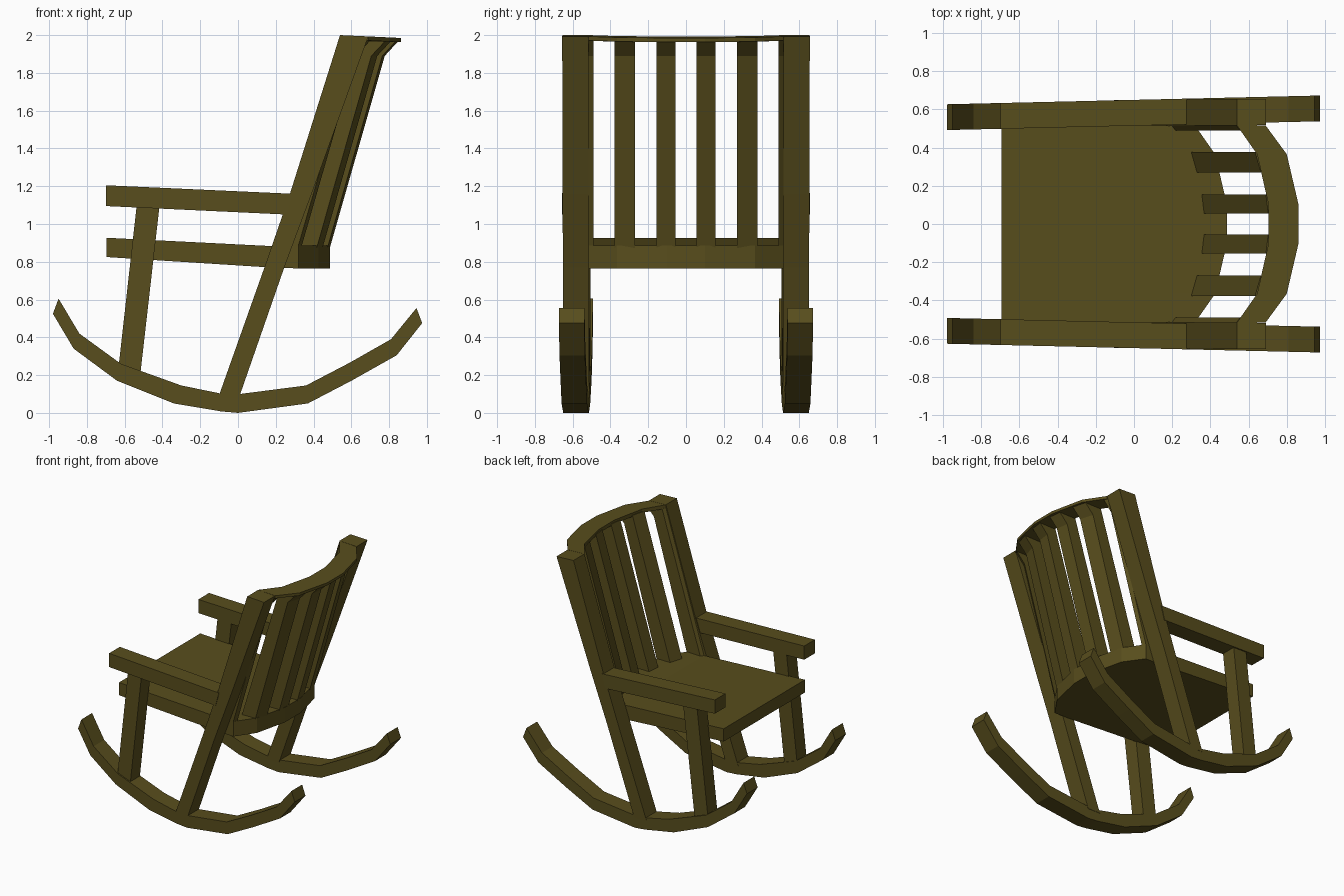
import bpy

if "Cube" in bpy.data.objects:
    bpy.data.objects.remove(bpy.data.objects["Cube"])

# Olive-brown wood
wood = bpy.data.materials.new("wood")
wood.diffuse_color = (0.098, 0.075, 0.012, 1)
wood.use_nodes = True
wood.node_tree.nodes["Principled BSDF"].inputs["Base Color"].default_value = wood.diffuse_color


def loft(name, sections, mirror=False):
    """Solid skinned through closed sections with equal point counts."""
    n = len(sections[0])
    verts = [p for s in sections for p in s]
    faces = [tuple(range(n)), tuple(range(len(verts) - n, len(verts)))]
    for i in range(len(sections) - 1):
        for j in range(n):
            k = (j + 1) % n
            faces.append((i * n + j, i * n + k, i * n + n + k, i * n + n + j))
    mesh = bpy.data.meshes.new(name)
    mesh.from_pydata(verts, [], faces)
    mesh.materials.append(wood)
    obj = bpy.data.objects.new(name, mesh)
    bpy.context.collection.objects.link(obj)
    # Make all normals consistent and outward
    import bmesh
    bm = bmesh.new()
    bm.from_mesh(mesh)
    bmesh.ops.recalc_face_normals(bm, faces=bm.faces)
    bm.to_mesh(mesh)
    bm.free()
    if mirror:
        mod = obj.modifiers.new("other_side", 'MIRROR')
        mod.use_axis = (False, True, False)
        mod.use_mirror_merge = False
    return obj


def side_bar(name, pairs, inner, outer, flare):
    """Bar given by pairs of (x, z) edge points, widened in y, on both sides."""
    sections = []
    for (xa, za), (xb, zb) in pairs:
        sections.append([(xa, inner + flare * xa, za), (xa, outer + flare * xa, za),
                         (xb, outer + flare * xb, zb), (xb, inner + flare * xb, zb)])
    return loft(name, sections, mirror=True)


def bow(y, edge, mid, centre):
    """x of the faceted bow of the back at a given y."""
    y = abs(y)
    if y <= 0.1:
        return centre
    if y <= 0.365:
        return centre + (mid - centre) * (y - 0.1) / 0.265
    return mid + (edge - mid) * (y - 0.365) / 0.15


BOW_Y = (-0.515, -0.365, -0.1, 0.1, 0.365, 0.515)

# Rockers
side_bar("rocker", [
    ((-0.95, 0.605), (-0.98, 0.525)), ((-0.84, 0.42), (-0.87, 0.34)),
    ((-0.62, 0.26), (-0.64, 0.17)), ((-0.30, 0.145), (-0.34, 0.05)),
    ((-0.08, 0.10), (-0.09, 0.008)), ((0.01, 0.10), (0.0, 0.0)),
    ((0.36, 0.145), (0.37, 0.05)), ((0.59, 0.265), (0.60, 0.17)),
    ((0.81, 0.39), (0.84, 0.305)), ((0.945, 0.555), (0.975, 0.475))],
    0.515, 0.65, 0.0235)

# Back posts, running down to the rockers
side_bar("back_post", [
    ((-0.105, 0.08), (0.005, 0.08)), ((0.14, 0.77), (0.245, 0.77)),
    ((0.275, 1.16), (0.39, 1.16)), ((0.54, 2.0), (0.69, 1.993))],
    0.512, 0.65, 0.008)

# Front legs
side_bar("front_leg", [
    ((-0.635, 0.22), (-0.52, 0.18)), ((-0.535, 1.11), (-0.415, 1.10))],
    0.52, 0.64, 0.0235)

# Armrests
side_bar("armrest", [
    ((-0.70, 1.205), (-0.70, 1.095)), ((0.29, 1.16), (0.26, 1.05))],
    0.515, 0.65, 0.0235)

# Seat with bowed rear rim
seat = []
for y in BOW_Y:
    back = bow(y, 0.32, 0.425, 0.487)
    seat.append([(-0.695, y, 0.825), (0.2, y, 0.768), (back, y, 0.765),
                 (back, y, 0.885), (0.2, y, 0.882), (-0.695, y, 0.927)])
loft("seat", seat)

# Bowed top rail
rail = []
for y in BOW_Y:
    xa, xb = bow(y, 0.54, 0.645, 0.705), bow(y, 0.69, 0.80, 0.862)
    za, zb = 2 - 0.047 * (xa - 0.54), 2 - 0.047 * (xb - 0.54)
    rail.append([(xa, y, za), (xb, y, zb), (xb, y, zb - 0.022), (xa, y, za - 0.03)])
loft("top_rail", rail)

# Back slats, flaring out under the top rail
SLAT_LEVELS = [
    (0.87, (0.195, 0.305, 0.363), (0.315, 0.425, 0.485)),
    (1.89, (0.512, 0.617, 0.677), (0.61, 0.715, 0.777)),
    (1.975, (0.538, 0.643, 0.703), (0.685, 0.795, 0.855))]
for name, y0, y1 in (("inner_slat", 0.055, 0.155), ("outer_slat", 0.27, 0.378),
                     ("edge_slat", 0.49, 0.515)):
    sections = []
    for z, front, back in SLAT_LEVELS:
        sections.append([(bow(y0, *front), y0, z), (bow(y1, *front), y1, z),
                         (bow(y1, *back), y1, z), (bow(y0, *back), y0, z)])
    loft(name, sections, mirror=True)
